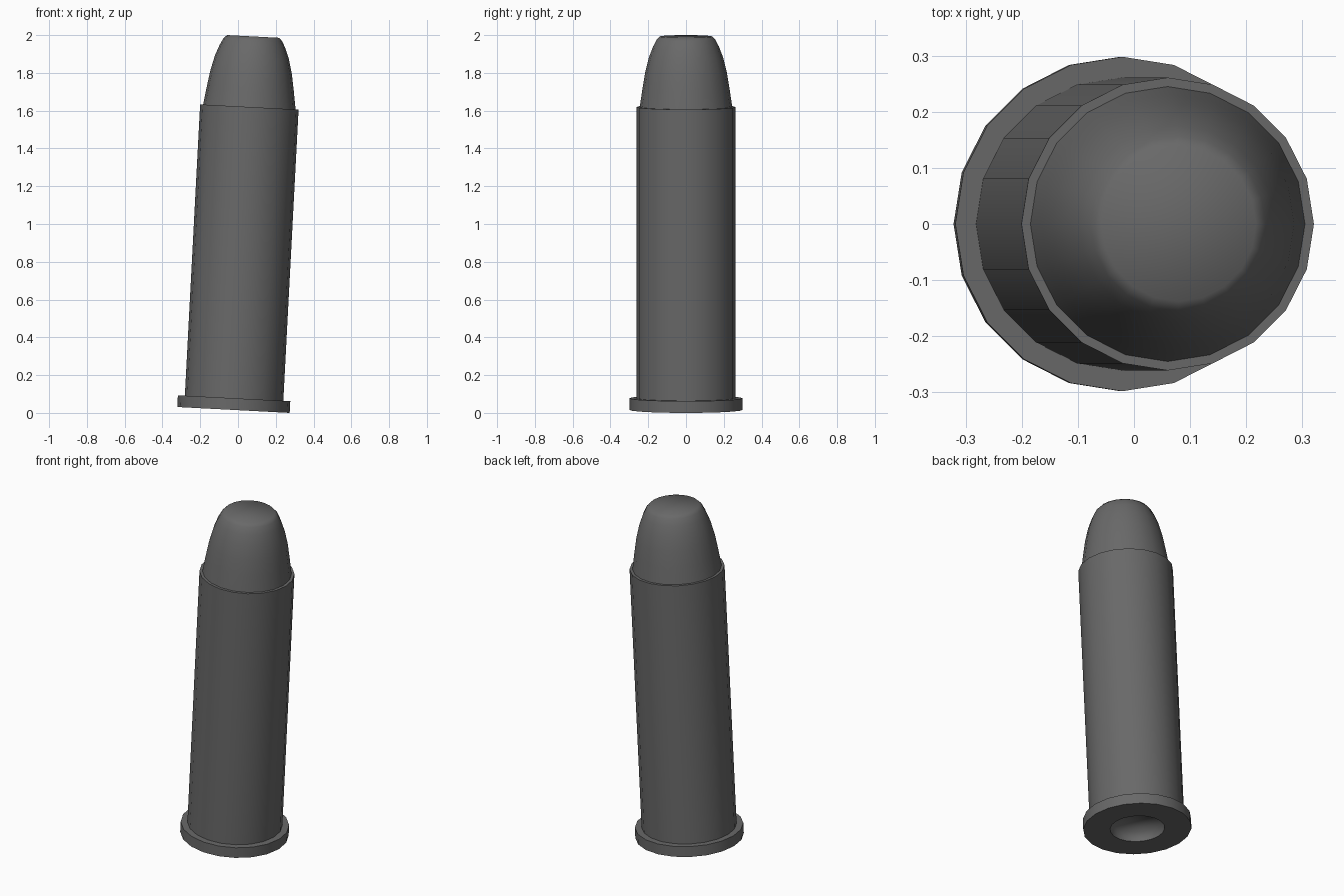
import bpy, bmesh, math
from mathutils import Matrix

if "Cube" in bpy.data.objects:
    bpy.data.objects.remove(bpy.data.objects["Cube"])

SIDES = 20
TILT = Matrix.Translation((-0.024, 0, 0.0156)) @ Matrix.Rotation(math.radians(3), 4, 'Y')

# Dark gunmetal grey for all parts
dark = bpy.data.materials.new("dark_grey")
dark.diffuse_color = (0.14, 0.14, 0.14, 1)
dark.use_nodes = True
dark.node_tree.nodes["Principled BSDF"].inputs["Base Color"].default_value = dark.diffuse_color


def lathe(name, profile, smooth_angle, cap_end=False):
    """Spin (radius, height) points around the tilted axis."""
    bm = bmesh.new()
    rings = []
    for r, h in profile:
        rings.append([bm.verts.new((r * math.cos(2 * math.pi * i / SIDES),
                                    r * math.sin(2 * math.pi * i / SIDES), h))
                      for i in range(SIDES)])
    for a, b in zip(rings, rings[1:]):
        for i in range(SIDES):
            j = (i + 1) % SIDES
            bm.faces.new((a[i], a[j], b[j], b[i]))
    if cap_end:
        bm.faces.new(rings[-1])
    bm.transform(TILT)
    mesh = bpy.data.meshes.new(name)
    bm.to_mesh(mesh)
    bm.free()
    mesh.materials.append(dark)
    obj = bpy.data.objects.new(name, mesh)
    bpy.context.collection.objects.link(obj)
    bpy.ops.object.select_all(action='DESELECT')
    obj.select_set(True)
    bpy.context.view_layer.objects.active = obj
    bpy.ops.object.shade_smooth_by_angle(angle=math.radians(smooth_angle))
    return obj


# Casing: rim flange, straight wall and lip
lathe("casing", [(0.15, 0), (0.298, 0), (0.298, 0.062),
                 (0.261, 0.062), (0.261, 1.606), (0.245, 1.606)], 30)

# Primer pocket: softly shaded recess in the base (floor ring first, then mouth)
pocket = lathe("primer_pocket", [(0.15, 0), (0.15, 0.06)], 120, cap_end=True)
pocket.data.flip_normals()

# Projectile: rounded taper blending into a flat nose
lathe("projectile", [(0.245, 1.606), (0.231, 1.70), (0.216, 1.79), (0.196, 1.87),
                     (0.175, 1.925), (0.156, 1.962), (0.138, 1.98)], 80, cap_end=True)
